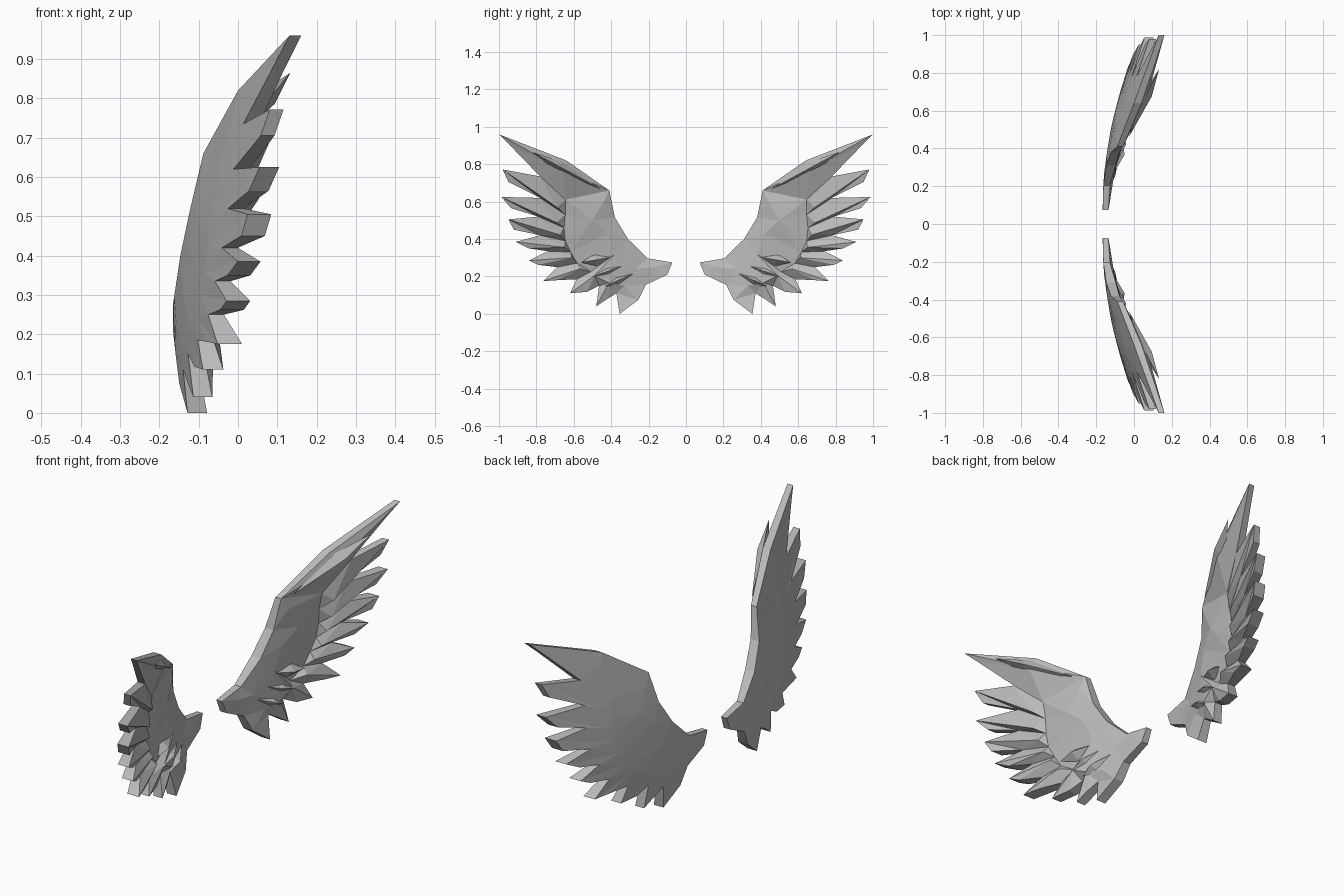
import bpy, bmesh
from mathutils import Vector
from mathutils.geometry import delaunay_2d_cdt

if "Cube" in bpy.data.objects:
    bpy.data.objects.remove(bpy.data.objects["Cube"])

grey = bpy.data.materials.new("feather grey")
grey.diffuse_color = (0.5, 0.5, 0.5, 1)
grey.use_nodes = True
grey.node_tree.nodes["Principled BSDF"].inputs["Base Color"].default_value = grey.diffuse_color


def back_x(y, z):
    """Smooth bowl shape of the back of the wing."""
    r = (y - 0.1) ** 2 + 1.2 * (z - 0.25) ** 2
    return -0.166 + 0.275 * r - 0.046 * r * r


# Leading edge from wing root to the first feather: y, z, thickness
leading = [(.10, .21, .035), (.073, .275, .03), (.205, .297, .035), (.31, .40, .05),
           (.38, .515, .045), (.41, .66, .03), (.64, .82, .04)]
# Feathers: tip y, z / blunt lower corner y, z / valley after it y, z / tip thickness
feathers = [
    (1.0, .96, .94, .90, .78, .735, .03), (.98, .772, .95, .705, .78, .62, .035),
    (.987, .625, .935, .565, .79, .52, .05), (.95, .505, .92, .45, .78, .42, .06),
    (.91, .385, .84, .35, .74, .335, .058), (.84, .285, .79, .262, .69, .25, .06),
    (.765, .175, .69, .18, .585, .185, .062), (.62, .11, .53, .118, .465, .15, .052),
    (.48, .04, .42, .08, .372, .11, .048), (.355, 0, .255, .075, .215, .155, .05)]

points = list(leading)
edges = []
for ty, tz, ly, lz, vy, vz, t in feathers:
    points += [(ty, tz, t), (ly, lz, t), (vy, vz, .04)]
n = len(points)
edges = [(i, (i + 1) % n) for i in range(n)]

# Raised ridge along each feather, and a lower crease running in from each valley
hub = Vector((.33, .32))
for i, (ty, tz, ly, lz, vy, vz, t) in enumerate(feathers[:-1]):
    ridge = Vector((ty, tz)).lerp(hub, .45)
    if i == 0:
        ridge = Vector((.66, .77))
    points.append((ridge.x, ridge.y, .075))
    edges.append((len(leading) + 3 * i, len(points) - 1))
    if i < 7:
        crease = Vector((vy, vz)).lerp(hub, .3)
        points.append((crease.x, crease.y, .045))
        edges.append((len(leading) + 3 * i + 2, len(points) - 1))
# Body of the wing near the arm
points += [(.44, .60, .055), (.50, .50, .075), (.42, .43, .07), (.38, .32, .07),
           (.27, .24, .055), (.33, .15, .06), (.17, .25, .045)]


def finish(bm, name):
    bmesh.ops.recalc_face_normals(bm, faces=bm.faces)
    me = bpy.data.meshes.new(name)
    bm.to_mesh(me)
    bm.free()
    me.materials.append(grey)
    ob = bpy.data.objects.new(name, me)
    bpy.context.collection.objects.link(ob)


def wing(side, name):
    vs, _, fs, origin, _, _ = delaunay_2d_cdt(
        [Vector(p[:2]) for p in points], edges, [], 1, 1e-5)
    bm = bmesh.new()
    front, back = [], []
    for v, o in zip(vs, origin):
        t = points[o[0]][2] if o else .05
        x = back_x(v.x, v.y)
        front.append(bm.verts.new((x + t, side * v.x, v.y)))
        back.append(bm.verts.new((x, side * v.x, v.y)))
    used = {(f[k], f[(k + 1) % len(f)]) for f in fs for k in range(len(f))}
    for f in fs:
        bm.faces.new([front[i] for i in f])
        bm.faces.new([back[i] for i in reversed(f)])
    # rim wall
    for a, b in used:
        if (b, a) not in used:
            bm.faces.new((front[b], front[a], back[a], back[b]))
    finish(bm, name)


# Small covert feathers lying on the front: root y, z / tip y, z / half width
coverts = [(.30, .27, .50, .20, .035), (.36, .31, .56, .275, .035),
           (.27, .22, .43, .15, .03), (.46, .67, .82, .865, .03)]


def covert(side, c, name):
    root, tip = Vector(c[:2]), Vector(c[2:4])
    d = (tip - root).normalized()
    w = Vector((-d.y, d.x)) * c[4]
    mid = root.lerp(tip, .6)
    bm = bmesh.new()

    def vert(p, t):
        return bm.verts.new((back_x(p.x, p.y) + t, side * p.x, p.y))
    r, a, b = vert(root, .05), vert(mid + w, .05), vert(mid - w, .05)
    e, top = vert(tip, .075), vert(mid, .095)
    for f in ((r, a, top), (a, e, top), (e, b, top), (b, r, top), (r, b, e, a)):
        bm.faces.new(f)
    finish(bm, name)


for side, label in ((1, "right"), (-1, "left")):
    wing(side, label + "_wing")
    for k, c in enumerate(coverts):
        covert(side, c, f"{label}_covert_feather_{k + 1}")
